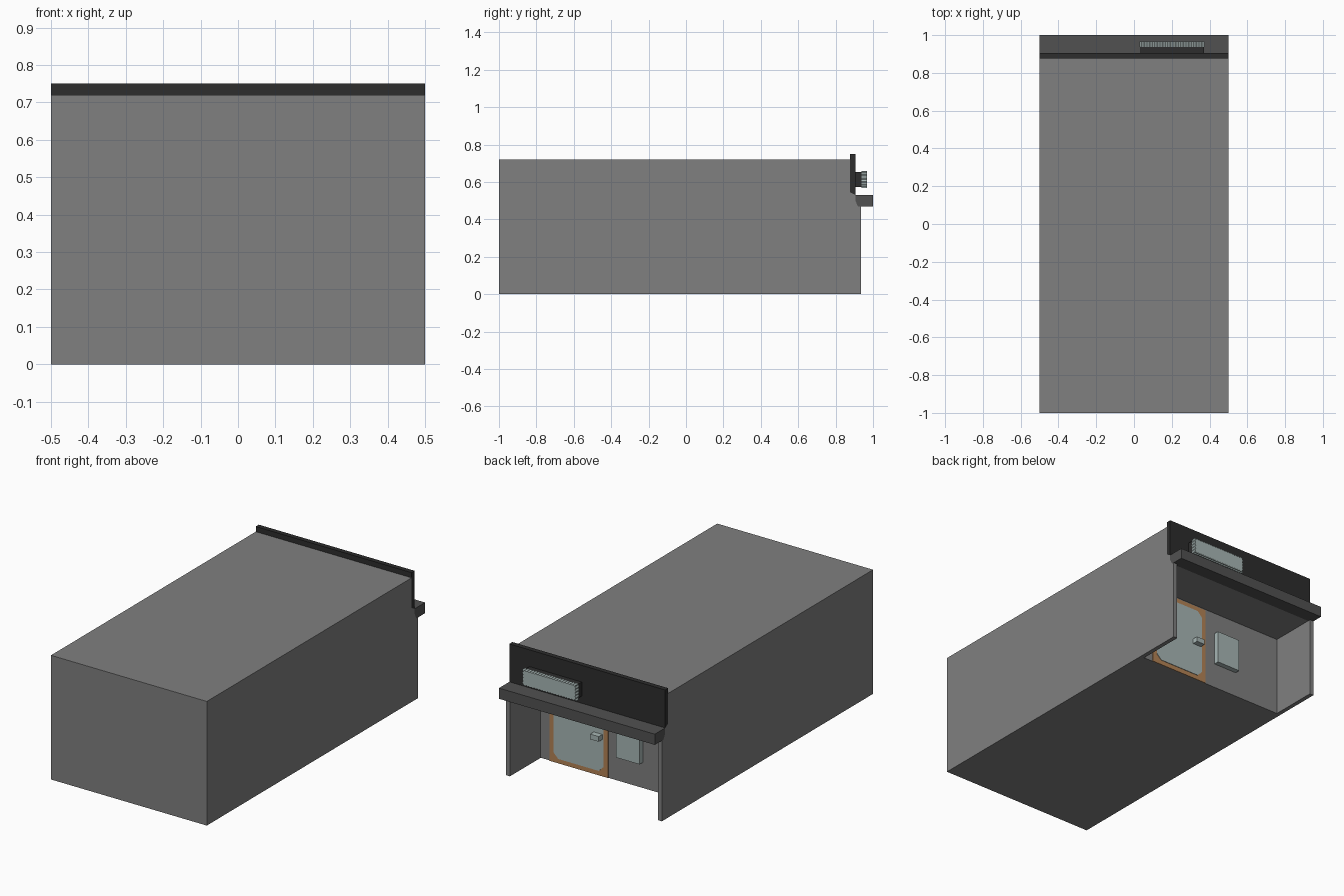
import bpy
import bmesh

cube = bpy.data.objects.get("Cube")
if cube:
    bpy.data.objects.remove(cube, do_unlink=True)


def material(name, r, g, b):
    m = bpy.data.materials.new(name)
    m.diffuse_color = (r, g, b, 1)
    m.use_nodes = True
    m.node_tree.nodes["Principled BSDF"].inputs["Base Color"].default_value = (r, g, b, 1)
    return m


concrete = material("concrete_grey", 0.215, 0.215, 0.215)
charcoal = material("charcoal", 0.026, 0.026, 0.026)
slate = material("dark_slate_grey", 0.083, 0.083, 0.083)
pale = material("pale_glass", 0.39, 0.47, 0.46)
wood = material("tan_wood", 0.45, 0.225, 0.09)


def prism(name, outline, axis, lo, hi, mat):
    """Extrude a flat outline along x (outline is y,z) or along y (outline is x,z)."""
    def place(p, d):
        return (d, p[0], p[1]) if axis == "x" else (p[0], d, p[1])
    bm = bmesh.new()
    a = [bm.verts.new(place(p, lo)) for p in outline]
    b = [bm.verts.new(place(p, hi)) for p in outline]
    bm.faces.new(a)
    bm.faces.new(b)
    n = len(outline)
    for i in range(n):
        j = (i + 1) % n
        bm.faces.new((a[i], a[j], b[j], b[i]))
    bmesh.ops.recalc_face_normals(bm, faces=bm.faces)
    mesh = bpy.data.meshes.new(name)
    bm.to_mesh(mesh)
    bm.free()
    mesh.materials.append(mat)
    obj = bpy.data.objects.new(name, mesh)
    bpy.context.collection.objects.link(obj)
    return obj


def rect(u0, u1, v0, v1, cut=0.0):
    """Rectangle outline, with corners cut off when cut is set."""
    if not cut:
        return [(u0, v0), (u1, v0), (u1, v1), (u0, v1)]
    return [(u0 + cut, v0), (u1 - cut, v0), (u1, v0 + cut), (u1, v1 - cut),
            (u1 - cut, v1), (u0 + cut, v1), (u0, v1 - cut), (u0, v0 + cut)]


def toothed(u0, u1, v0, v1, nu, nv, depth):
    """Rectangle outline with a zigzag edge."""
    corners = rect(u0, u1, v0, v1)
    inward = [(0, depth), (-depth, 0), (0, -depth), (depth, 0)]
    pts = []
    for i, (p, d) in enumerate(zip(corners, inward)):
        q = corners[(i + 1) % 4]
        n = nu if i % 2 == 0 else nv
        for k in range(n):
            for t, s in ((k / n, 0), ((k + 0.5) / n, 1)):
                pts.append((p[0] + (q[0] - p[0]) * t + d[0] * s,
                            p[1] + (q[1] - p[1]) * t + d[1] * s))
    return pts


HALF, WALL, BACK, END, CEIL = 0.5, 0.025, 0.653, 0.935, 0.468

# Main block with the porch overhang
prism("building_body", [(-1, 0), (BACK, 0), (BACK, CEIL), (END, CEIL), (0.92, CEIL),
                        (0.905, 0.5), (0.905, 0.53), (0.877, 0.545),
                        (0.877, 0.72), (-1, 0.72)][:3] +
      [(0.92, CEIL), (0.905, 0.5), (0.905, 0.53), (0.877, 0.545), (0.877, 0.72), (-1, 0.72)],
      "x", -HALF, HALF, concrete)

# Porch side walls
for side, x in (("right", -HALF), ("left", HALF - WALL)):
    prism("porch_wall_" + side, rect(BACK, END, 0, CEIL), "x", x, x + WALL, concrete)

# Fascia board and awning ledge
prism("fascia", [(0.877, 0.75), (0.905, 0.75), (0.905, 0.53), (0.877, 0.545)],
      "x", -HALF, HALF, charcoal)
prism("awning", [(0.905, 0.53), (1, 0.53), (1, CEIL), (0.92, CEIL), (0.905, 0.5)],
      "x", -HALF, HALF, slate)

# Sign panel on its mount
prism("sign_mount", rect(0.035, 0.37, 0.572, 0.653), "y", 0.905, 0.938, charcoal)
prism("sign_panel", toothed(0.03, 0.374, 0.567, 0.658, 20, 5, 0.005),
      "y", 0.938, 0.967, pale)

# Door with a chamfered glass pane and a handle
prism("door_frame", rect(0.041, 0.415, 0, 0.46), "y", BACK, BACK + 0.004, wood)
prism("door_glass", rect(0.068, 0.388, 0.027, 0.433, 0.03), "y", BACK, BACK + 0.007, pale)
prism("door_handle", rect(0.075, 0.13, 0.215, 0.245), "y", BACK, BACK + 0.04, pale)

# Window box
prism("window", rect(-0.18, -0.028, 0.148, 0.34), "y", BACK, BACK + 0.03, pale)
